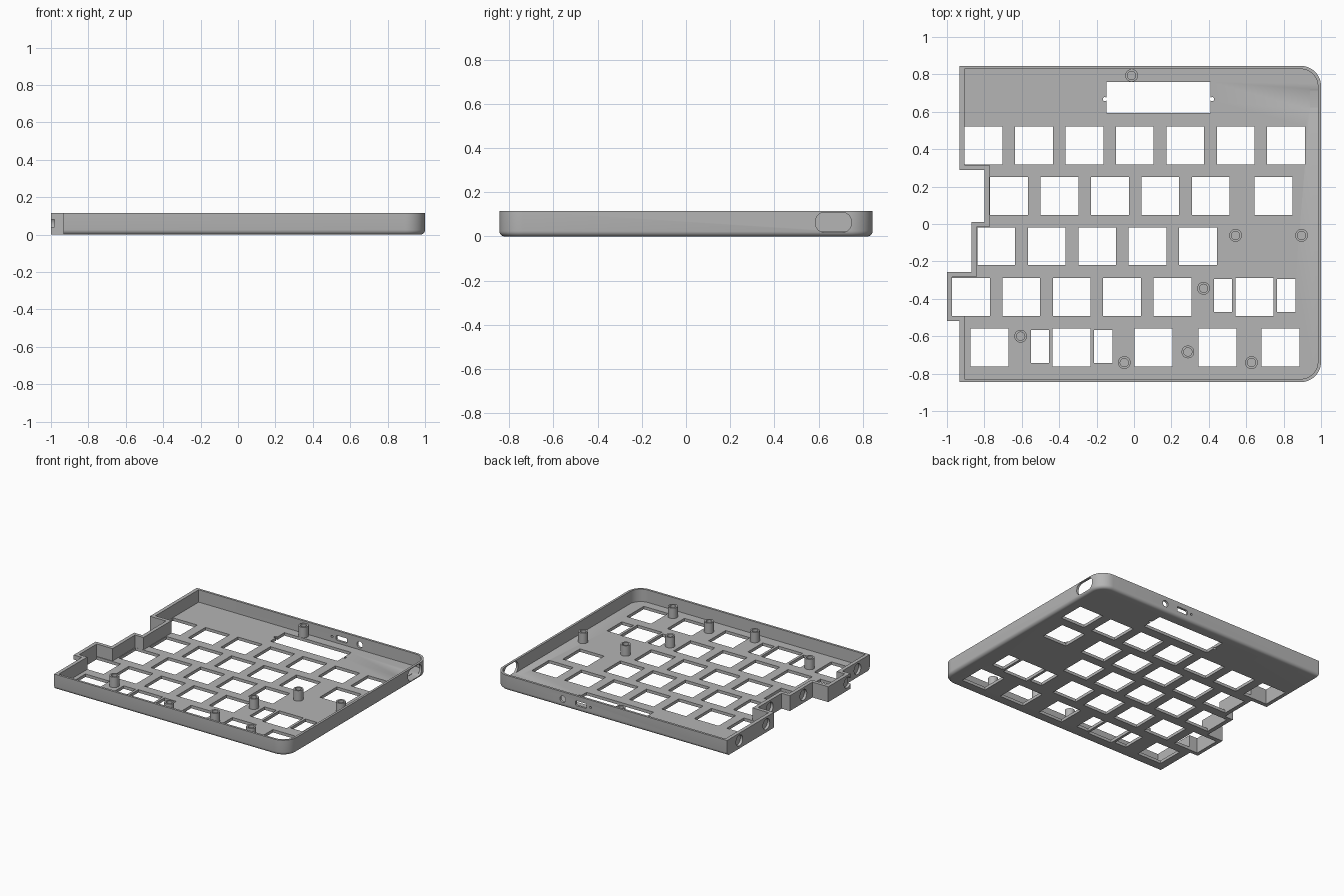
import bpy, bmesh, math
from mathutils import Matrix, Vector

cube = bpy.data.objects.get("Cube")
if cube:
    bpy.data.objects.remove(cube, do_unlink=True)

HEIGHT, FLOOR, WALL, STEP_WALL = 0.115, 0.022, 0.017, 0.027
KEY, PITCH = 0.202, 0.2695

grey = bpy.data.materials.new("case grey")
grey.use_nodes = True
grey.diffuse_color = (0.46, 0.46, 0.46, 1)
grey.node_tree.nodes["Principled BSDF"].inputs["Base Color"].default_value = (0.46, 0.46, 0.46, 1)


def make_object(name, bm):
    bmesh.ops.recalc_face_normals(bm, faces=bm.faces)
    mesh = bpy.data.meshes.new(name)
    bm.to_mesh(mesh)
    bm.free()
    mesh.materials.append(grey)
    obj = bpy.data.objects.new(name, mesh)
    bpy.context.collection.objects.link(obj)
    return obj


def outline(side, step):
    """Plan shape, inset by side on the smooth edges and step on the stepped edge."""
    half, radius = 0.845, 0.107
    pts = [(-0.933 + step, half - side)]
    for sign in (1, -1):
        for i in range(13):
            a = math.radians(90 - 7.5 * i) if sign > 0 else math.radians(-7.5 * i)
            pts.append((1 - radius + (radius - side) * math.cos(a),
                        sign * (half - radius) + (radius - side) * math.sin(a)))
    pts.append((-0.933 + step, side - half))
    # Stepped edge, from front to back
    x = -0.933
    for y, direction, next_x in ((-0.519, 1, -1), (-0.257, -1, -0.869),
                                 (0.01, -1, -0.8), (0.289, 1, -0.933)):
        pts += [(x + step, y + direction * step), (next_x + step, y + direction * step)]
        x = next_x
    return pts


def loft(bm, layers):
    rings = [[bm.verts.new((x, y, z)) for x, y in pts] for pts, z in layers]
    for low, high in zip(rings, rings[1:]):
        for i in range(len(low)):
            j = (i + 1) % len(low)
            bm.faces.new((low[i], low[j], high[j], high[i]))
    bm.faces.new(rings[0][::-1])
    bm.faces.new(rings[-1])


def box(bm, center, size):
    bmesh.ops.create_cube(bm, size=1, matrix=Matrix.Translation(center) @ Matrix.Diagonal((*size, 1)))


def cylinder(bm, center, radius, depth, axis="Z", sides=32):
    turn = {"X": Matrix.Rotation(math.pi / 2, 4, "Y"),
            "Y": Matrix.Rotation(math.pi / 2, 4, "X"), "Z": Matrix()}[axis]
    bmesh.ops.create_cone(bm, cap_ends=True, segments=sides, radius1=radius, radius2=radius,
                          depth=depth, matrix=Matrix.Translation(center) @ turn)


def rounded_slot(bm, center, width, height, radius, depth, axis):
    """Rounded rectangle through a wall whose normal is X or Y."""
    rings = []
    for d in (-depth / 2, depth / 2):
        ring = []
        for k, (su, sv) in enumerate(((1, 1), (-1, 1), (-1, -1), (1, -1))):
            for i in range(7):
                a = math.radians(90 * k + 15 * i)
                u = su * (width / 2 - radius) + radius * math.cos(a)
                v = sv * (height / 2 - radius) + radius * math.sin(a)
                off = (d, u, v) if axis == "X" else (u, d, v)
                ring.append(bm.verts.new(Vector(center) + Vector(off)))
        rings.append(ring)
    n = len(rings[0])
    for i in range(n):
        bm.faces.new((rings[0][i], rings[0][(i + 1) % n], rings[1][(i + 1) % n], rings[1][i]))
    bm.faces.new(rings[0][::-1])
    bm.faces.new(rings[1])


def cut(target, name, bm):
    cutter = make_object(name, bm)
    cutter.hide_render = True
    mod = target.modifiers.new(name, "BOOLEAN")
    mod.operation, mod.solver, mod.object = "DIFFERENCE", "EXACT", cutter
    bpy.context.view_layer.objects.active = target
    bpy.ops.object.modifier_apply(modifier=name)
    bpy.data.objects.remove(cutter, do_unlink=True)


def smooth(obj):
    bpy.ops.object.select_all(action="DESELECT")
    obj.select_set(True)
    bpy.context.view_layer.objects.active = obj
    bpy.ops.object.shade_smooth_by_angle(angle=math.radians(30))


# Case body with a rounded lower edge on the smooth sides
bm = bmesh.new()
fillet = 0.025
layers = []
for i in range(6):
    a = math.radians(18 * i)
    layers.append((outline(fillet * (1 - math.sin(a)), 0), fillet * (1 - math.cos(a))))
layers.append((outline(0, 0), HEIGHT))
loft(bm, layers)
case = make_object("case_tray", bm)

# Hollow interior
bm = bmesh.new()
inside = outline(WALL, STEP_WALL)
loft(bm, [(inside, FLOOR), (inside, HEIGHT + 0.1)])
cut(case, "interior_cutter", bm)

# Key openings: row y, first x, number at regular pitch, extra x positions
rows = ((0.42, -0.804, 7, ()),
        (0.149, -0.668, 5, (0.746,)),
        (-0.119, -0.736, 5, ()),
        (-0.39, -0.872, 5, (0.645,)),
        (-0.661, -0.773, 1, (-0.334, 0.104, 0.446, 0.783)))
bm = bmesh.new()
for y, first, count, extra in rows:
    for x in [first + PITCH * i for i in range(count)] + list(extra):
        box(bm, (x, y, 0), (KEY, KEY, 0.1))
# Stabiliser openings either side of the wide keys
for x, y in ((0.645, -0.383), (-0.334, -0.655)):
    for side in (-1, 1):
        box(bm, (x + side * 0.169, y, 0), (0.098, 0.177, 0.1))
# Display window
box(bm, (0.131, 0.677, 0), (0.556, 0.166, 0.1))
cut(case, "opening_cutter", bm)

# Display screw holes
bm = bmesh.new()
for x in (-0.156, 0.418):
    cylinder(bm, (x, 0.668, 0), 0.011, 0.1, sides=20)
cut(case, "display_screw_cutter", bm)

# Side port and rear ports
bm = bmesh.new()
rounded_slot(bm, (1, 0.667, 0.064), 0.162, 0.09, 0.04, 0.12, "X")
rounded_slot(bm, (0.28, 0.845, 0.06), 0.09, 0.036, 0.008, 0.1, "Y")
cylinder(bm, (0.43, 0.845, 0.06), 0.024, 0.1, "Y")
cylinder(bm, (0.2, 0.845, 0.06), 0.008, 0.1, "Y", 16)
cut(case, "port_cutter", bm)

# Shallow round pockets in the stepped walls
bm = bmesh.new()
for x, y in ((-0.933, 0.7), (-0.933, 0.38), (-0.8, 0.15), (-0.869, -0.15),
             (-1, -0.485), (-0.933, -0.7)):
    cylinder(bm, (x, y, 0.06), 0.04, 0.04, "X")
cut(case, "pocket_cutter", bm)
smooth(case)

# Hollow screw posts
posts = ((-0.013, 0.794), (0.543, -0.061), (0.896, -0.061), (0.372, -0.344),
         (-0.606, -0.6), (-0.052, -0.741), (0.288, -0.684), (0.628, -0.741))
profile = ((0.034, FLOOR - 0.004), (0.034, 0.1), (0.022, 0.1), (0.022, FLOOR + 0.002))
for n, (px, py) in enumerate(posts, 1):
    bm = bmesh.new()
    loft(bm, [([(px + r * math.cos(math.tau * i / 32), py + r * math.sin(math.tau * i / 32))
                for i in range(32)], z) for r, z in profile])
    smooth(make_object(f"screw_post_{n}", bm))
